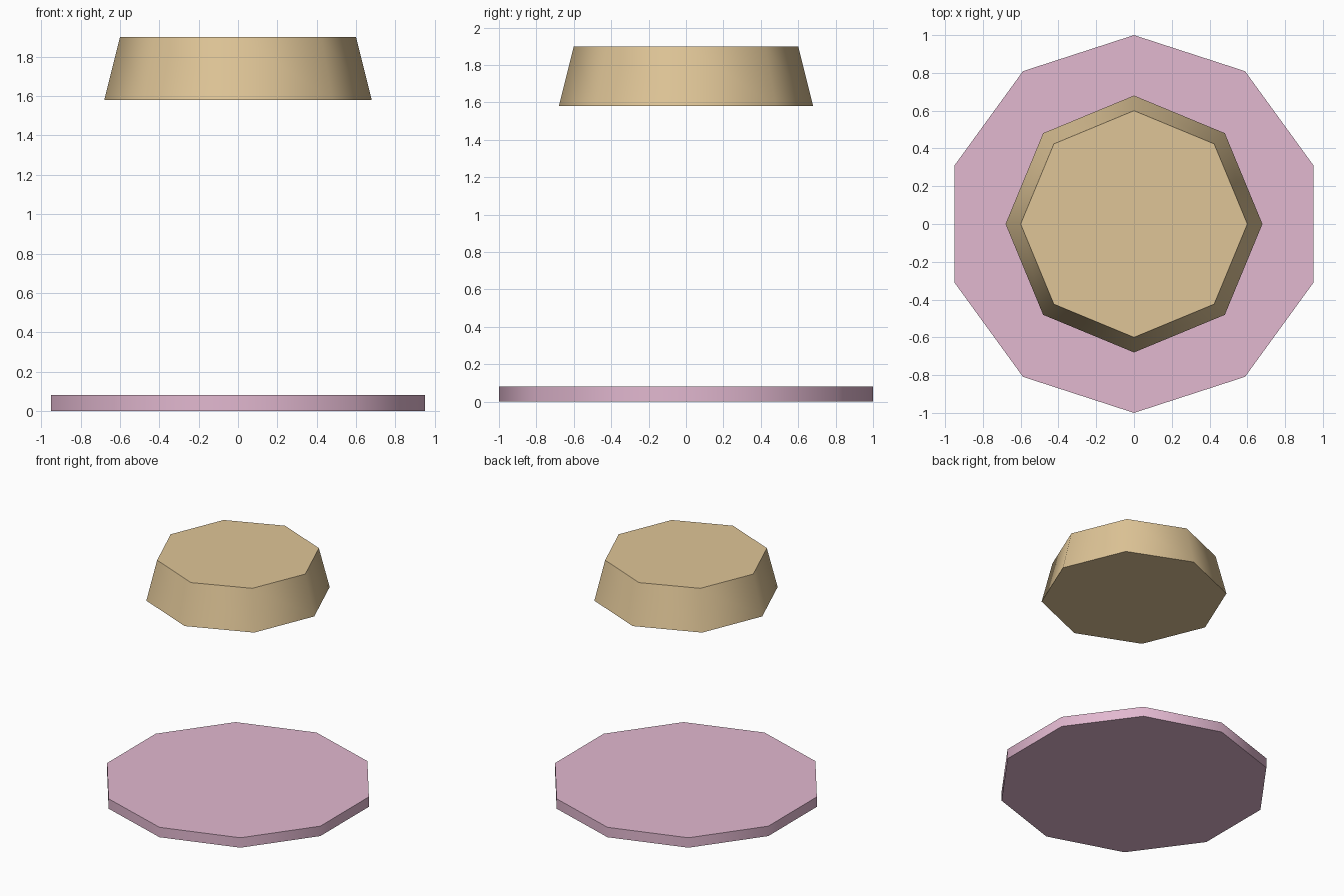
import bpy
import math

if "Cube" in bpy.data.objects:
    bpy.data.objects.remove(bpy.data.objects["Cube"])


def tapered_disc(name, sides, r_bottom, r_top, z0, z1, color):
    bpy.ops.mesh.primitive_cone_add(vertices=sides, radius1=r_bottom, radius2=r_top,
                                    depth=z1 - z0, location=(0, 0, (z0 + z1) / 2))
    obj = bpy.context.object
    obj.name = name
    # soft sides, crisp rims
    bpy.ops.object.shade_smooth_by_angle(angle=math.radians(60))
    mat = bpy.data.materials.new(name + "_color")
    mat.diffuse_color = (*color, 1)
    mat.use_nodes = True
    mat.node_tree.nodes["Principled BSDF"].inputs["Base Color"].default_value = mat.diffuse_color
    obj.data.materials.append(mat)
    return obj


# Flat ten-sided base plate
tapered_disc("base_plate", 10, 1.0, 1.0, 0.0, 0.08, (0.76, 0.48, 0.63))

# Floating eight-sided tapered cap
tapered_disc("top_cap", 8, 0.68, 0.60, 1.58, 1.90, (0.74, 0.56, 0.31))
